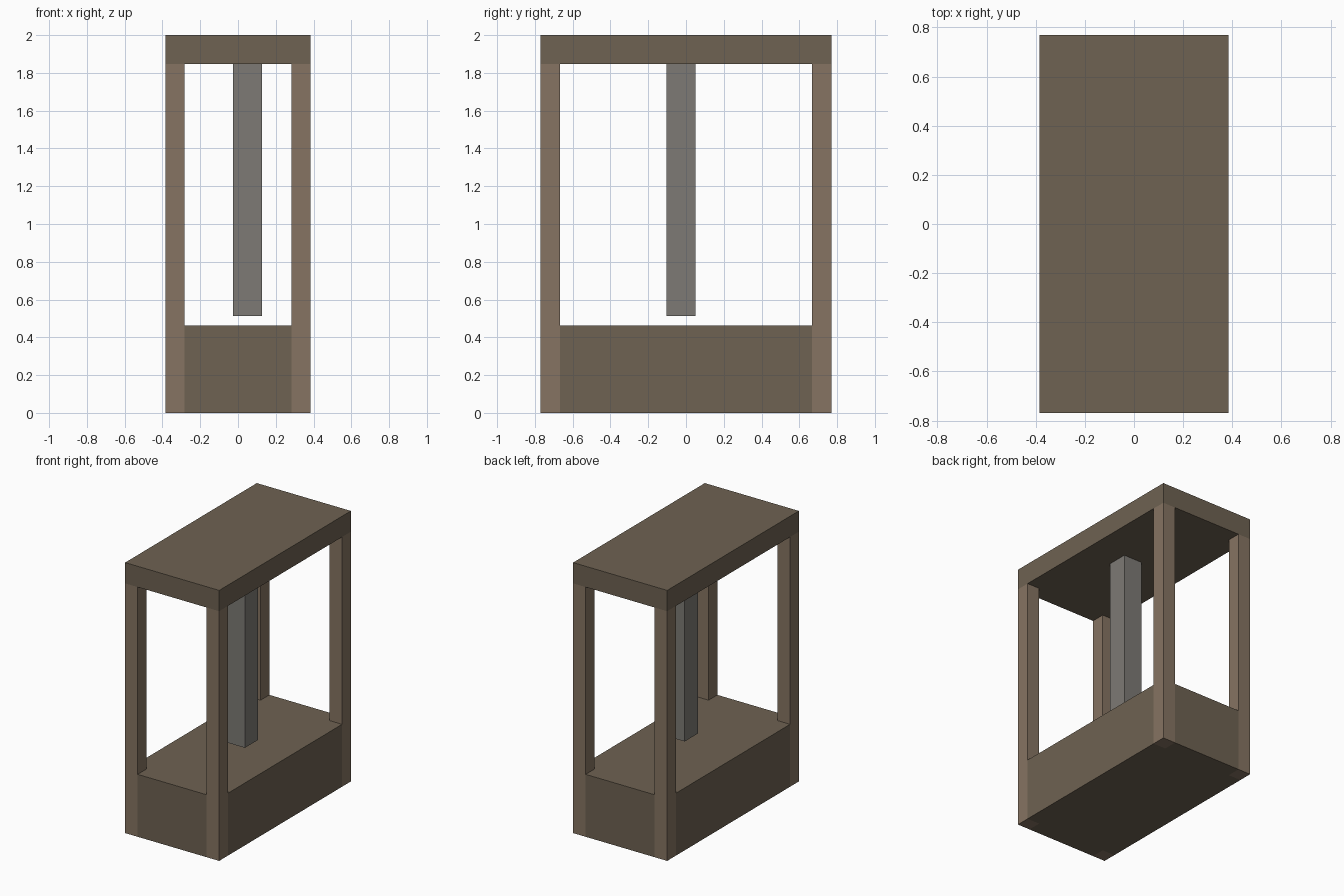
import bpy, bmesh

if "Cube" in bpy.data.objects:
    bpy.data.objects.remove(bpy.data.objects["Cube"])

U = 2 / 39                      # the model sits on a 39-unit-high grid
HX, HY, POST = 7.5, 15, 2       # half width, half depth, post thickness


def material(name, rgb):
    m = bpy.data.materials.new(name)
    m.diffuse_color = (*rgb, 1)
    m.use_nodes = True
    m.node_tree.nodes["Principled BSDF"].inputs["Base Color"].default_value = m.diffuse_color
    return m


def prism(name, outline, z0, z1, mat):
    """Extrude an xy outline (grid units, counter-clockwise) from z0 to z1."""
    bm = bmesh.new()
    face = bm.faces.new([bm.verts.new((x * U, y * U, z0 * U)) for x, y in outline])
    top = bmesh.ops.extrude_face_region(bm, geom=[face])["geom"]
    verts = [g for g in top if isinstance(g, bmesh.types.BMVert)]
    bmesh.ops.translate(bm, verts=verts, vec=(0, 0, (z1 - z0) * U))
    bmesh.ops.recalc_face_normals(bm, faces=bm.faces)
    mesh = bpy.data.meshes.new(name)
    bm.to_mesh(mesh)
    bm.free()
    mesh.materials.append(mat)
    obj = bpy.data.objects.new(name, mesh)
    bpy.context.collection.objects.link(obj)
    return obj


def rect(x0, x1, y0, y1):
    return [(x0, y0), (x1, y0), (x1, y1), (x0, y1)]


dark_wood = material("dark_wood", (0.156, 0.122, 0.084))
light_wood = material("light_wood", (0.238, 0.174, 0.122))
metal = material("metal", (0.205, 0.195, 0.178))

# Base block, corners notched so the posts sit flush in it
ix, iy = HX - POST, HY - POST
prism("base", [(-ix, -HY), (ix, -HY), (ix, -iy), (HX, -iy), (HX, iy), (ix, iy),
               (ix, HY), (-ix, HY), (-ix, iy), (-HX, iy), (-HX, -iy), (-ix, -iy)],
      0, 9, dark_wood)

# Roof slab
prism("roof", rect(-HX, HX, -HY, HY), 36, 39, dark_wood)

# Four corner posts, mirrored from one
posts = prism("corner_posts", rect(ix, HX, iy, HY), 0, 36, light_wood)
mirror = posts.modifiers.new("mirror", 'MIRROR')
mirror.use_axis = (True, True, False)

# Off-centre bar hanging from the roof
prism("hanging_bar", rect(-0.5, 2.5, -2, 1), 10, 36, metal)
